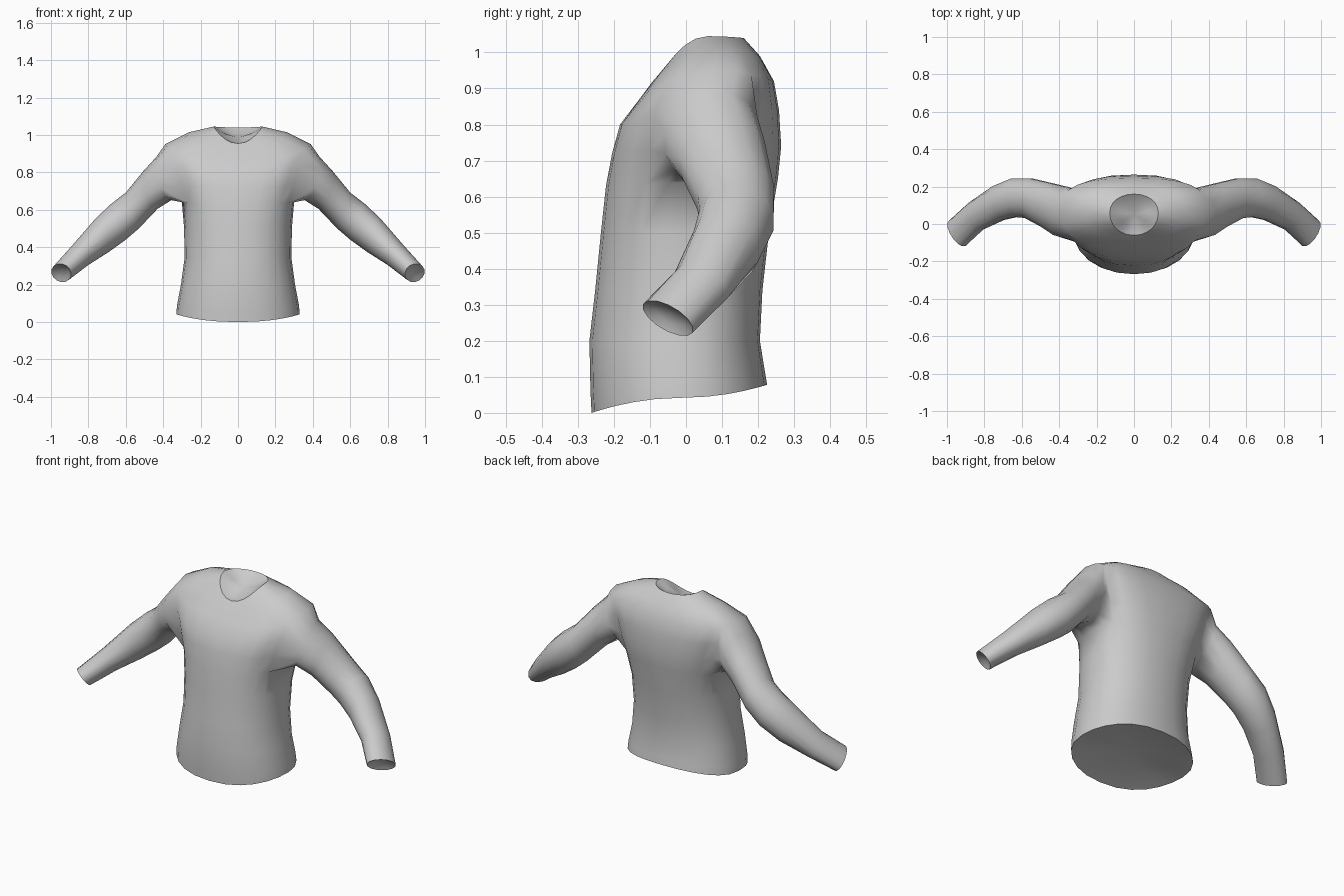
import bpy, bmesh, math
from mathutils import Vector

if "Cube" in bpy.data.objects:
    bpy.data.objects.remove(bpy.data.objects["Cube"])

SEG = 24      # points round the torso
ARM = 14      # points round each sleeve

# Torso rings: half width, y front, y side, y back, z front, z side, z back, roundness
TORSO = [
    (.330, -.262, -.01, .225, .000, .042, .078, .90),
    (.326, -.265, -.01, .218, .060, .090, .120, .90),
    (.305, -.268, -.01, .205, .200, .200, .200, .90),
    (.286, -.252, .00, .212, .340, .340, .340, .90),
    (.288, -.236, .01, .230, .500, .500, .500, .88),
    (.300, -.222, .04, .255, .630, .640, .650, .80),
    (.330, -.205, .05, .264, .720, .735, .740, .75),
    (.362, -.183, .06, .258, .800, .845, .840, .72),
    (.388, -.128, .08, .244, .872, .952, .920, .70),
    (.260, -.092, .08, .205, .920, 1.015, .990, .80),
    (.130, -.060, .06, .160, .955, 1.045, 1.040, .95),
]
LOW, HIGH = 5, 8          # torso rings that bound the armholes

# Sleeve rings from shoulder to cuff: top x, top z, bottom x, bottom z, y, half depth
SLEEVE = [
    (.435, .885, .350, .655, .070, .138),
    (.505, .808, .430, .605, .102, .124),
    (.600, .692, .530, .500, .138, .110),
    (.680, .630, .600, .440, .140, .106),
    (.760, .555, .690, .375, .112, .098),
    (.890, .405, .800, .305, .042, .084),
    (.985, .300, .905, .225, -.050, .085),
]


def power(v, e):
    return math.copysign(abs(v) ** e, v) if abs(v) > 1e-6 else 0


def torso_ring(bm, w, yf, ys, yb, zf, zs, zb, e):
    ring = []
    for i in range(SEG):
        a = 2 * math.pi * i / SEG
        s, c = power(math.sin(a), e), power(math.cos(a), e)
        y_end, z_end = (yb, zb) if s > 0 else (yf, zf)
        ring.append(bm.verts.new((w * c, ys + (y_end - ys) * abs(s),
                                  zs + (z_end - zs) * s * s)))
    return ring


def bridge(bm, a, b):
    for i in range(len(a)):
        j = (i + 1) % len(a)
        bm.faces.new((a[i], a[j], b[j], b[i]))


def add_lining(bm, rim, inward):
    # Shallow dished lining that closes an opening
    centre = sum((v.co for v in rim), Vector()) / len(rim)
    mid = [bm.verts.new(centre + (v.co - centre) * .6 + inward * .7) for v in rim]
    bridge(bm, rim, mid)
    tip = bm.verts.new(centre + inward)
    for i in range(len(mid)):
        bm.faces.new((mid[i], mid[(i + 1) % len(mid)], tip))
    for i in range(len(rim)):
        bm.edges.get((rim[i], rim[(i + 1) % len(rim)])).smooth = False


def add_sleeve(bm, rings, side):
    # Armhole border, starting at its top front corner and running backwards
    mid = 0 if side > 0 else SEG // 2

    def at(r, k):
        return rings[r][(mid + side * k) % SEG]
    loop = [at(HIGH, k) for k in range(-2, 3)]
    loop += [at(r, 2) for r in range(HIGH - 1, LOW, -1)]
    loop += [at(LOW, k) for k in range(2, -3, -1)]
    loop += [at(r, -2) for r in range(LOW + 1, HIGH)]
    centres = [Vector(((tx + bx) / 2, y, (tz + bz) / 2)) for tx, tz, bx, bz, y, _ in SLEEVE]
    for n, (tx, tz, bx, bz, y, depth) in enumerate(SLEEVE):
        t = (centres[min(n + 1, len(SLEEVE) - 1)] - centres[max(n - 1, 0)]).normalized()
        back = Vector((0, 1, 0))
        back = (back - t * back.dot(t)).normalized()
        up = Vector(((tx - bx) / 2, 0, (tz - bz) / 2))
        ring = []
        for i in range(ARM):
            a = 2 * math.pi * (i - 2) / ARM
            p = centres[n] + up * math.cos(a) + back * depth * math.sin(a)
            ring.append(bm.verts.new((p.x * side, p.y, p.z)))
        bridge(bm, loop, ring)
        loop = ring
    add_lining(bm, loop, Vector((-t.x * side, -t.y, -t.z)) * .02)


bm = bmesh.new()

# Torso, open at both armholes
rings = [torso_ring(bm, *r) for r in TORSO]
holes = {SEG - 2, SEG - 1, 0, 1} | {SEG // 2 + k for k in (-2, -1, 0, 1)}
for r in range(len(rings) - 1):
    for i in range(SEG):
        if LOW <= r < HIGH and i in holes:
            continue
        j = (i + 1) % SEG
        bm.faces.new((rings[r][i], rings[r][j], rings[r + 1][j], rings[r + 1][i]))

# Linings in the hem and neck
add_lining(bm, rings[0], Vector((0, 0, .035)))
add_lining(bm, rings[-1], Vector((0, 0, -.035)))

# Sleeves grow out of the armholes
for side in (1, -1):
    add_sleeve(bm, rings, side)
bmesh.ops.recalc_face_normals(bm, faces=bm.faces[:])

mesh = bpy.data.meshes.new("shirt")
bm.to_mesh(mesh)
bm.free()
for poly in mesh.polygons:
    poly.use_smooth = True

# Plain cloth colour
cloth = bpy.data.materials.new("light grey cloth")
cloth.diffuse_color = (.6, .6, .6, 1)
cloth.use_nodes = True
cloth.node_tree.nodes["Principled BSDF"].inputs["Base Color"].default_value = cloth.diffuse_color
mesh.materials.append(cloth)
shirt = bpy.data.objects.new("shirt", mesh)
bpy.context.collection.objects.link(shirt)
